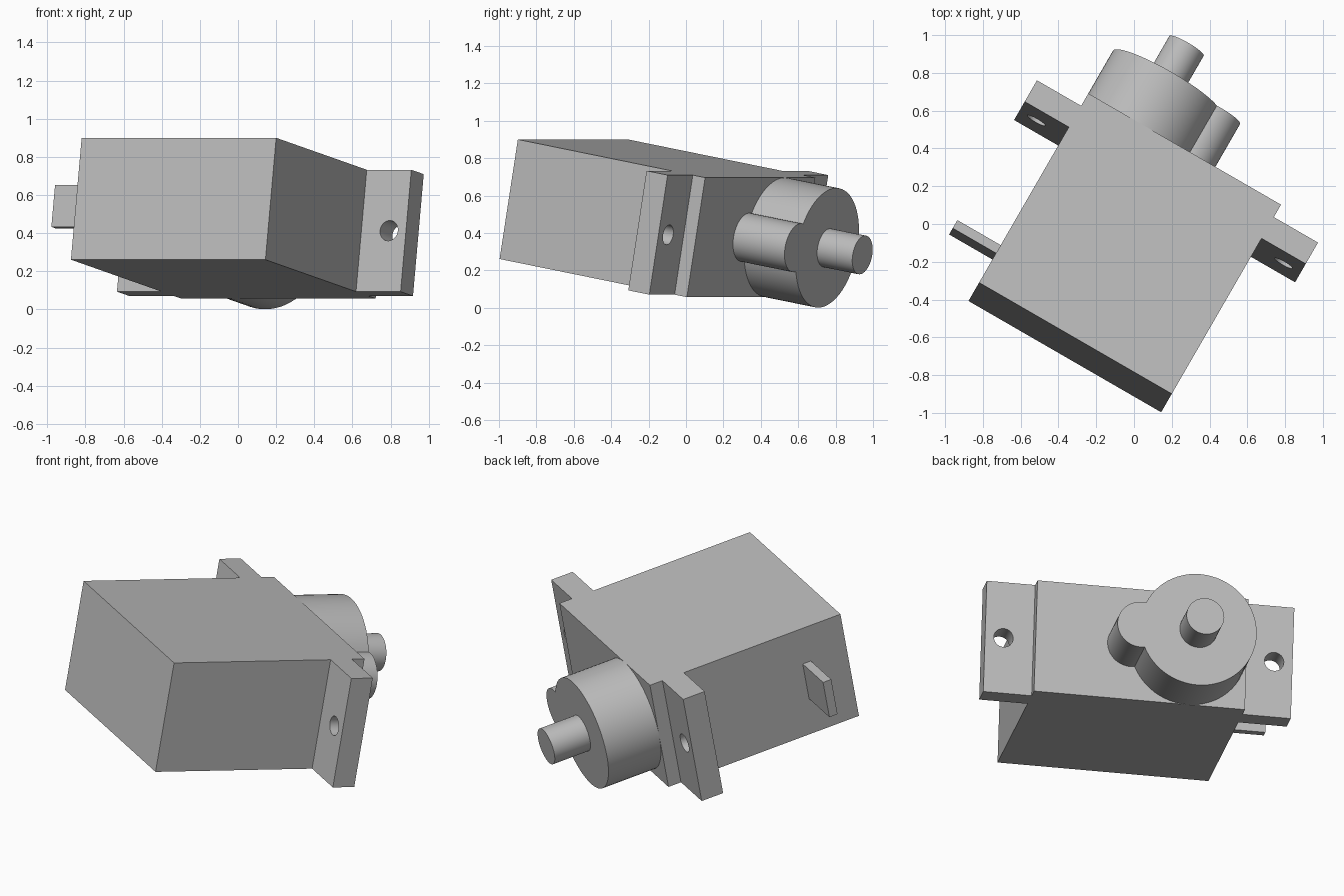
import bpy
import math
from mathutils import Matrix, Vector

cube = bpy.data.objects.get("Cube")
if cube:
    bpy.data.objects.remove(cube, do_unlink=True)

# Single plain grey plastic
grey = bpy.data.materials.new("grey plastic")
grey.use_nodes = True
colour = (0.5, 0.5, 0.5, 1)
grey.diffuse_color = colour
grey.node_tree.nodes["Principled BSDF"].inputs["Base Color"].default_value = colour

# Whole motor is turned and tipped: x = width, y = depth, z = height,
# with the origin at the top left corner of the case front
FRAME = (Matrix.Translation((-0.82, -0.31, 0.9))
         @ Matrix.Rotation(math.radians(-30), 4, 'Z')
         @ Matrix.Rotation(math.radians(-10), 4, 'X'))
WIDTH, DEPTH, HEIGHT = 1.178, 1.174, 0.649
MID = -HEIGHT / 2


def finish(name):
    obj = bpy.context.object
    obj.name = obj.data.name = name
    obj.data.materials.append(grey)
    obj.matrix_world = FRAME
    return obj


def box(name, low, high):
    bpy.ops.mesh.primitive_cube_add(size=1)
    low, high = Vector(low), Vector(high)
    bpy.context.object.data.transform(
        Matrix.Translation((low + high) / 2) @ Matrix.Diagonal((*(high - low), 1)))
    return finish(name)


def cylinder(name, x, radius, start, end, sides=64):
    """Cylinder lying along the depth of the motor at mid height."""
    bpy.ops.mesh.primitive_cylinder_add(vertices=sides, radius=radius, depth=end - start)
    bpy.context.object.data.transform(
        Matrix.Translation((x, (start + end) / 2, MID)) @ Matrix.Rotation(math.pi / 2, 4, 'X'))
    return finish(name)


def combine(target, tool, operation):
    mod = target.modifiers.new("combine", 'BOOLEAN')
    mod.operation, mod.object, mod.solver = operation, tool, 'EXACT'
    bpy.context.view_layer.update()
    bpy.ops.object.select_all(action='DESELECT')
    target.select_set(True)
    bpy.context.view_layer.objects.active = target
    bpy.ops.object.modifier_apply(modifier=mod.name)
    bpy.data.objects.remove(tool, do_unlink=True)


def smooth(obj):
    bpy.ops.object.select_all(action='DESELECT')
    obj.select_set(True)
    bpy.context.view_layer.objects.active = obj
    bpy.ops.object.shade_smooth_by_angle(angle=math.radians(30))


# Main case
box("motor_case", (0, 0, -HEIGHT), (WIDTH, DEPTH, 0))

# Mounting ears with screw holes
EAR, EAR_FRONT, EAR_BACK = 0.27, 0.965, 1.097
for name, edge, side in (("right_mounting_ear", 0, -1), ("left_mounting_ear", WIDTH, 1)):
    xs = sorted((edge, edge + side * EAR))
    ear = box(name, (xs[0], EAR_FRONT, -HEIGHT), (xs[1], EAR_BACK, 0))
    hole = cylinder("screw_hole", edge + side * 0.167, 0.054, EAR_FRONT - 0.1, EAR_BACK + 0.1, 32)
    combine(ear, hole, 'DIFFERENCE')
    smooth(ear)

# Flat cable tab on the side of the case
box("cable_tab", (-0.265, 0.22, MID - 0.111), (0, 0.27, MID + 0.111))

# Gear housing: a large and a small drum with a flush end
GEAR_X, GEAR_END = HEIGHT / 2, 1.497
housing = cylinder("gear_housing", GEAR_X, HEIGHT / 2, DEPTH, GEAR_END)
combine(housing, cylinder("small_drum", 0.645, 0.132, DEPTH, GEAR_END), 'UNION')
smooth(housing)

# Output shaft
smooth(cylinder("output_shaft", GEAR_X, 0.105, GEAR_END, 1.717, 48))
